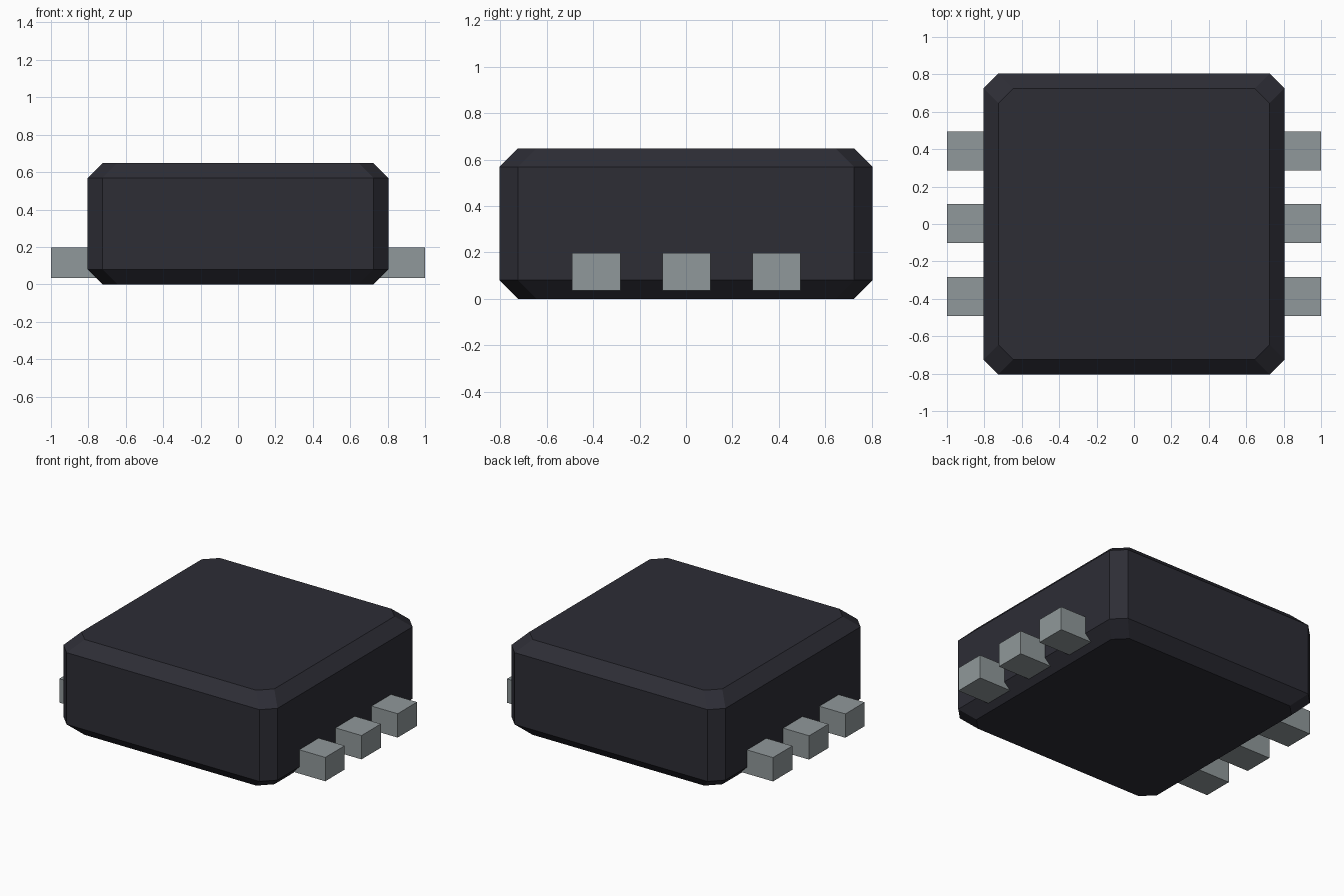
import bpy, bmesh

cube = bpy.data.objects.get("Cube")
if cube:
    bpy.data.objects.remove(cube, do_unlink=True)


def material(name, color):
    mat = bpy.data.materials.new(name)
    mat.use_nodes = True
    mat.diffuse_color = color
    mat.node_tree.nodes["Principled BSDF"].inputs["Base Color"].default_value = color
    return mat


def add_object(name, bm, mat):
    bmesh.ops.recalc_face_normals(bm, faces=bm.faces)
    mesh = bpy.data.meshes.new(name)
    bm.to_mesh(mesh)
    bm.free()
    mesh.materials.append(mat)
    obj = bpy.data.objects.new(name, mesh)
    bpy.context.collection.objects.link(obj)
    return obj


def octagon(bm, half, cut, z):
    """Ring of a square with cut corners."""
    a, b = half, half - cut
    points = [(a, -b), (a, b), (b, a), (-b, a), (-a, b), (-a, -b), (-b, -a), (b, -a)]
    return [bm.verts.new((x, y, z)) for x, y in points]


def box(name, low, high, mat):
    bm = bmesh.new()
    bmesh.ops.create_cube(bm, size=1)
    for v in bm.verts:
        v.co = [lo + (c + 0.5) * (hi - lo) for c, lo, hi in zip(v.co, low, high)]
    return add_object(name, bm, mat)


plastic = material("dark plastic", (0.026, 0.026, 0.036, 1))
metal = material("grey metal", (0.28, 0.315, 0.325, 1))

HALF, HEIGHT, CUT = 0.805, 0.648, 0.08

# Package body: stacked octagon rings with chamfered top and bottom
bm = bmesh.new()
rings = [octagon(bm, HALF - inset, CUT, z) for inset, z in
         ((CUT, 0), (0, CUT), (0, HEIGHT - CUT), (CUT, HEIGHT))]
for lower, upper in zip(rings, rings[1:]):
    for i in range(8):
        j = (i + 1) % 8
        bm.faces.new((lower[i], lower[j], upper[j], upper[i]))
bm.faces.new(rings[0])
bm.faces.new(rings[-1])
add_object("package_body", bm, plastic)

# Three contact pins on each side, set into the body
for side, sign in (("left", 1), ("right", -1)):
    for label, y in (("front", -0.387), ("middle", 0.002), ("back", 0.39)):
        x_in, x_out = sorted((sign * 0.7, sign))
        box(f"{side}_{label}_pin", (x_in, y - 0.104, 0.035),
            (x_out, y + 0.104, 0.197), metal)
